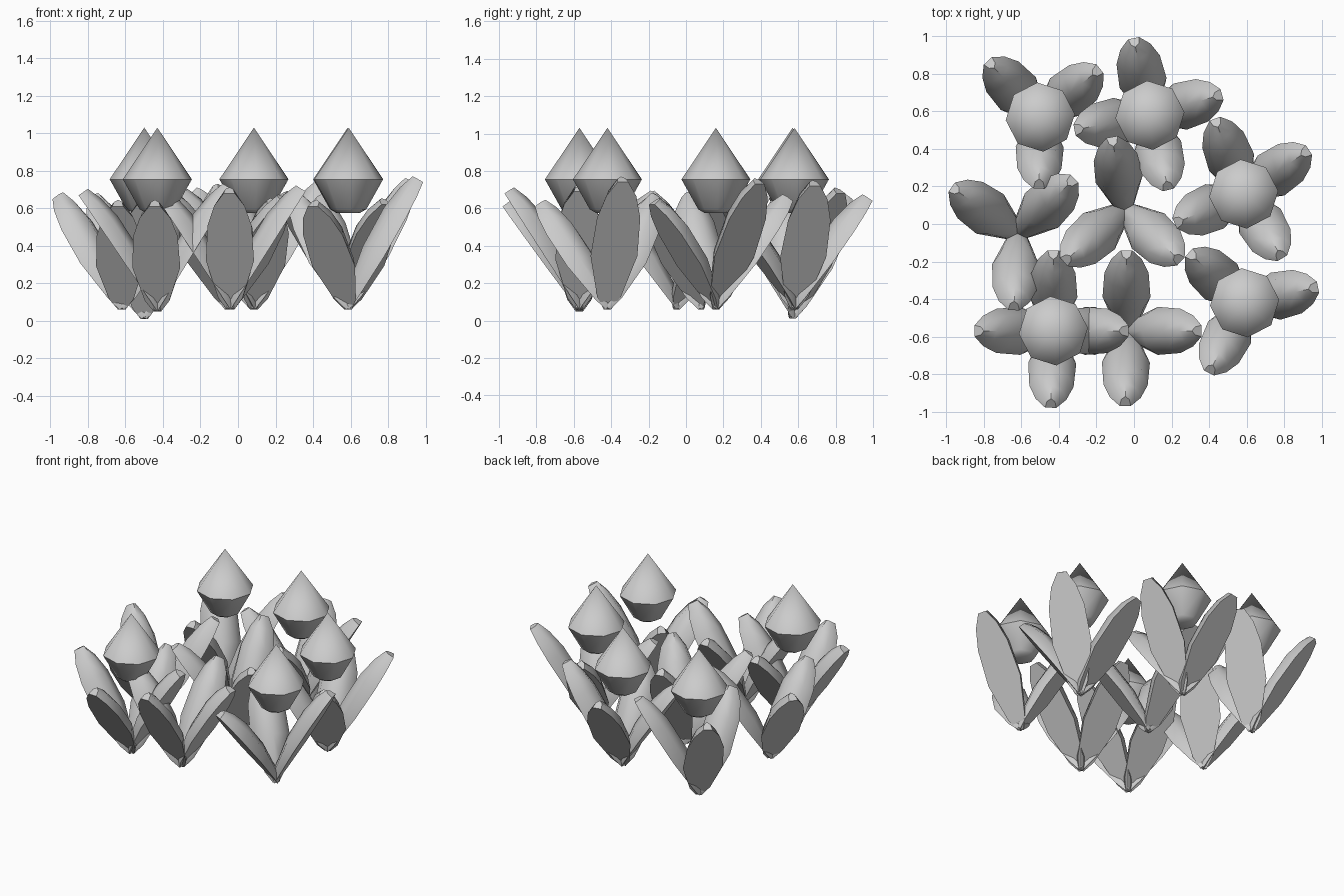
import bpy, bmesh, math
from mathutils import Vector

if "Cube" in bpy.data.objects:
    bpy.data.objects.remove(bpy.data.objects["Cube"])

# stations along a leaf: position, half width, ridge height
STATIONS = [(0, .02, .03), (.1, .065, .06), (.42, .128, .105),
            (.72, .118, .11), (.89, .082, .09), (1, .03, .06)]
# domed cross-section over a flat underside
ARC = [(-1, 0), (-.71, .68), (0, 1), (.71, .68), (1, 0)]
# bud profile: radius, height
BUD = [(.06, .575), (.095, .595), (.185, .755)]

# plants: base, has bud, leaves as (azimuth, reach, tip height)
PLANTS = [
    ((-.5, .57, .01), True, [(39, .41, .68), (133, .41, .65), (269, .38, .62)]),
    ((.085, .58, .06), True, [(16, .40, .72), (102, .42, .64), (191, .41, .67), (284, .41, .62)]),
    ((.585, .16, .06), True, [(34, .42, .73), (111, .43, .64), (203, .40, .66), (301, .40, .62)]),
    ((.59, -.42, .06), True, [(12, .40, .74), (138, .40, .65), (243, .42, .61)]),
    ((-.43, -.57, .05), True, [(0, .40, .70), (90, .43, .64), (180, .42, .67), (268, .41, .61)]),
    ((-.04, -.57, .06), False, [(0, .40, .69), (90, .43, .66), (180, .40, .67), (269, .40, .68)]),
    ((-.05, .08, .06), False, [(100, .39, .70), (221, .43, .66), (317, .41, .64)]),
    ((-.62, -.05, .06), False, [(44, .42, .70), (145, .43, .65), (267, .41, .61)]),
]


def finish(bm, name, angle):
    bmesh.ops.recalc_face_normals(bm, faces=bm.faces)
    me = bpy.data.meshes.new(name)
    bm.to_mesh(me)
    bm.free()
    ob = bpy.data.objects.new(name, me)
    bpy.context.collection.objects.link(ob)
    bpy.ops.object.select_all(action='DESELECT')
    ob.select_set(True)
    bpy.context.view_layer.objects.active = ob
    bpy.ops.object.shade_smooth_by_angle(angle=math.radians(angle))


def loft(bm, rings):
    n = len(rings[0])
    for a, b in zip(rings, rings[1:]):
        for i in range(n):
            j = (i + 1) % n
            bm.faces.new((a[i], a[j], b[j], b[i]))


def add_leaf(bm, base, azimuth, reach, top):
    a = math.radians(azimuth)
    out = Vector((math.cos(a), math.sin(a), 0))
    side = Vector((-math.sin(a), math.cos(a), 0))
    axis = out * reach + Vector((0, 0, top - base.z))
    up = axis.cross(side).normalized()
    if up.z < 0:
        up = -up
    rings = [[bm.verts.new(base + axis * t + side * w * u + up * h * v) for u, v in ARC]
             for t, w, h in STATIONS]
    loft(bm, rings)
    bm.faces.new(rings[0])
    bm.faces.new(rings[-1])


def add_bud(bm, x, y):
    rings = [[bm.verts.new((x + r * math.cos(math.radians(k * 45 + 5)),
                            y + r * math.sin(math.radians(k * 45 + 5)), z))
              for k in range(8)] for r, z in BUD]
    loft(bm, rings)
    bm.faces.new(rings[0])
    tip = bm.verts.new((x, y, 1.03))
    for k in range(8):
        bm.faces.new((rings[-1][k], rings[-1][(k + 1) % 8], tip))


# leaf clusters and floating buds
for base, has_bud, leaves in PLANTS:
    bm = bmesh.new()
    for leaf in leaves:
        add_leaf(bm, Vector(base), *leaf)
    finish(bm, "leaf_cluster", 50)
    if has_bud:
        bm = bmesh.new()
        add_bud(bm, base[0], base[1])
        finish(bm, "flower_bud", 50)
